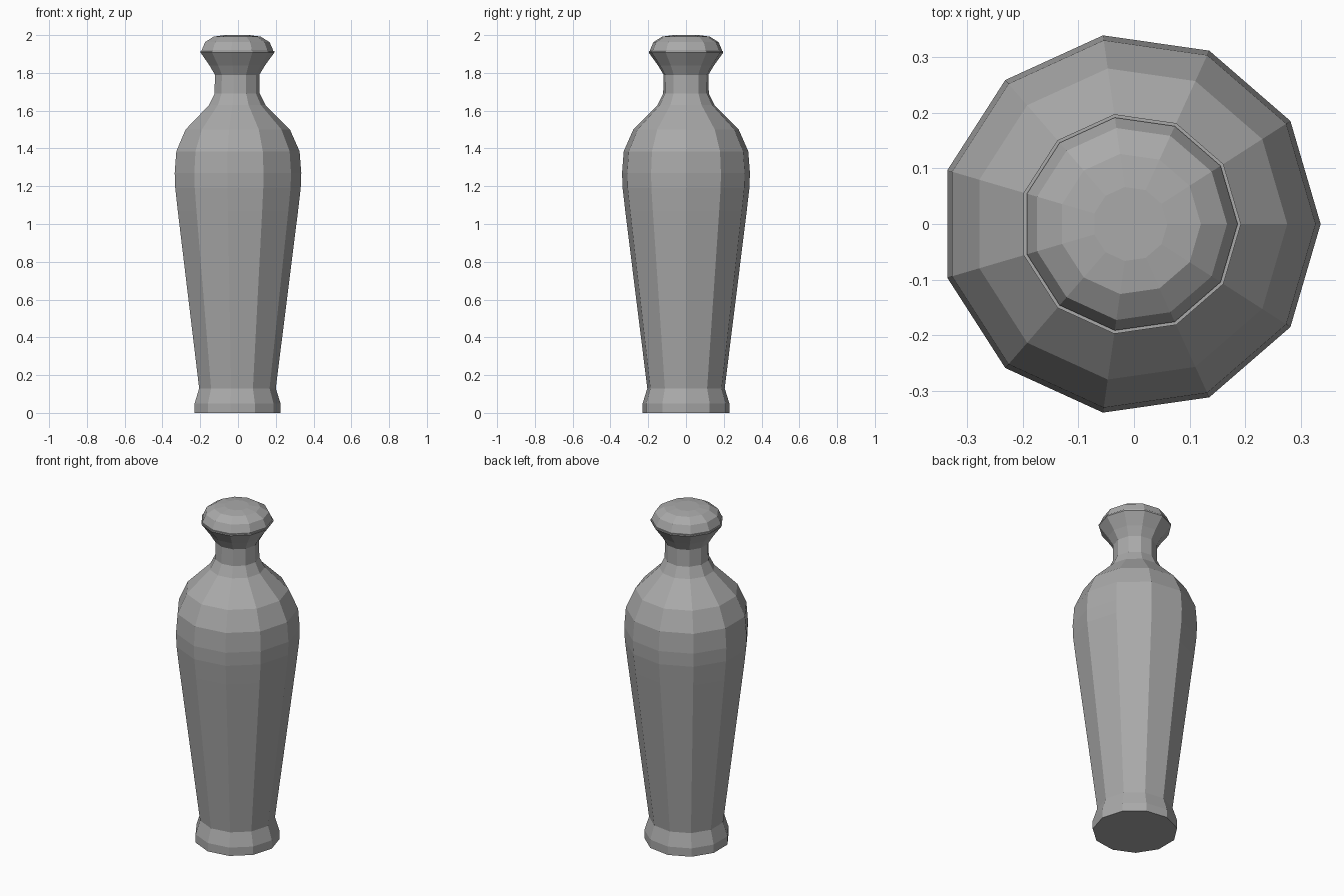
import bpy, bmesh
from math import cos, sin, tau

SIDES = 11
CENTRE_X = -0.007  # an odd-sided ring is off-centre within its bounds

cube = bpy.data.objects.get("Cube")
if cube:
    bpy.data.objects.remove(cube, do_unlink=True)

grey = bpy.data.materials.new("plain grey")
grey.use_nodes = True
colour = (0.4, 0.4, 0.4, 1)
grey.diffuse_color = colour
grey.node_tree.nodes["Principled BSDF"].inputs["Base Color"].default_value = colour


def lathe(name, profile):
    """Closed flat-shaded solid turned from (radius, height) rings."""
    bm = bmesh.new()
    rings = []
    for r, z in profile:
        rings.append([bm.verts.new((CENTRE_X + r * cos(tau * i / SIDES),
                                    r * sin(tau * i / SIDES), z))
                      for i in range(SIDES)])
    for low, high in zip(rings, rings[1:]):
        for i in range(SIDES):
            j = (i + 1) % SIDES
            bm.faces.new((low[i], low[j], high[j], high[i]))
    bm.faces.new(rings[0][::-1])
    bm.faces.new(rings[-1])
    bmesh.ops.recalc_face_normals(bm, faces=bm.faces)
    mesh = bpy.data.meshes.new(name)
    bm.to_mesh(mesh)
    bm.free()
    mesh.materials.append(grey)
    obj = bpy.data.objects.new(name, mesh)
    bpy.context.collection.objects.link(obj)
    return obj


# Foot, tapering body, shoulder, neck and flared rim
lathe("bottle_body", [
    (0.232, 0), (0.232, 0.05), (0.207, 0.13),
    (0.325, 1.07), (0.339, 1.19), (0.342, 1.27), (0.333, 1.385),
    (0.282, 1.5), (0.152, 1.63), (0.122, 1.69), (0.12, 1.79),
    (0.15, 1.84), (0.199, 1.907), (0.199, 1.915),
])

# Domed stopper resting on the rim
lathe("stopper", [
    (0.193, 1.91), (0.193, 1.92), (0.174, 1.963), (0.127, 1.992), (0.067, 2.0),
])
